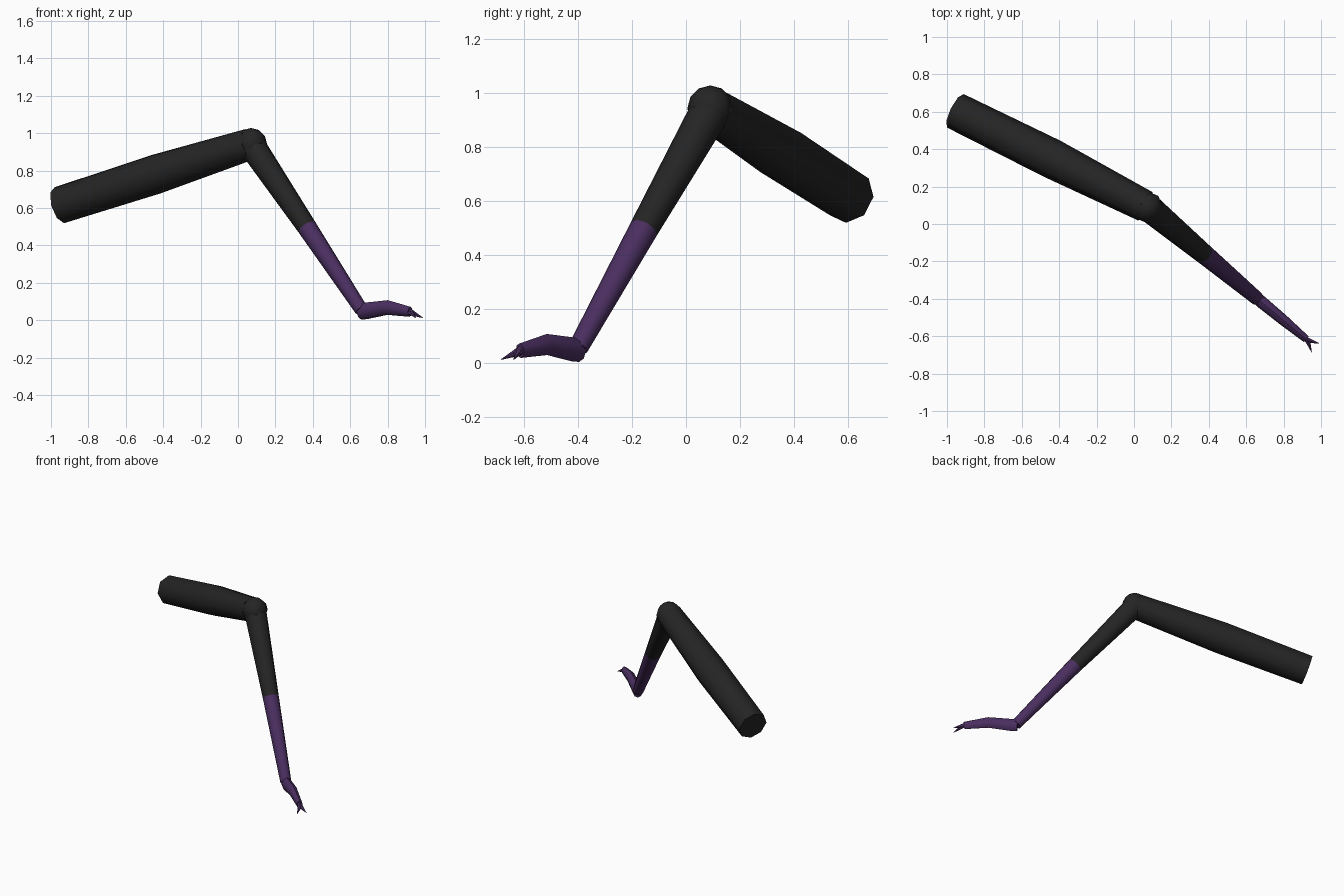
import bpy, bmesh, math
from mathutils import Vector

cube = bpy.data.objects.get("Cube")
if cube:
    bpy.data.objects.remove(cube, do_unlink=True)


def material(name, color):
    m = bpy.data.materials.new(name)
    m.use_nodes = True
    m.diffuse_color = (*color, 1)
    m.node_tree.nodes["Principled BSDF"].inputs["Base Color"].default_value = (*color, 1)
    return m


CHARCOAL = material("charcoal", (0.018, 0.018, 0.018))
PURPLE = material("dark purple", (0.069, 0.028, 0.117))


def finish(obj):
    bpy.ops.object.select_all(action='DESELECT')
    obj.select_set(True)
    bpy.context.view_layer.objects.active = obj
    bpy.ops.object.shade_smooth_by_angle(angle=math.radians(50))


def limb(name, stations, mats, split=99, sides=8, tall=1.0):
    """Tapered tube through (x, y, z, radius); faces from ring `split` on use the second material."""
    pts = [Vector(s[:3]) for s in stations]
    bm = bmesh.new()
    rings = []
    for i, p in enumerate(pts):
        d = (pts[min(i + 1, len(pts) - 1)] - pts[max(i - 1, 0)]).normalized()
        side = d.cross(Vector((0, 0, 1))).normalized()
        up = side.cross(d)
        r = stations[i][3]
        angles = [math.tau * k / sides for k in range(sides)]
        rings.append([bm.verts.new(p + r * (side * math.sin(a) + up * math.cos(a) * tall))
                      for a in angles])
    for i, (a, b) in enumerate(zip(rings, rings[1:])):
        for k in range(sides):
            n = (k + 1) % sides
            f = bm.faces.new((a[k], a[n], b[n], b[k]))
            f.material_index = int(i >= split)
    bm.faces.new(rings[0])
    bm.faces.new(rings[-1]).material_index = int(split < 99)
    bmesh.ops.recalc_face_normals(bm, faces=bm.faces)
    mesh = bpy.data.meshes.new(name)
    bm.to_mesh(mesh)
    bm.free()
    for m in mats:
        mesh.materials.append(m)
    obj = bpy.data.objects.new(name, mesh)
    bpy.context.collection.objects.link(obj)
    finish(obj)


# Upper leg and rounded knee
limb("upper_leg", [(-0.955, 0.605, 0.615, 0.1), (-0.44, 0.35, 0.78, 0.106),
                   (0.06, 0.095, 0.94, 0.085)], [CHARCOAL])
bpy.ops.mesh.primitive_uv_sphere_add(segments=8, ring_count=6, radius=0.085,
                                     location=(0.07, 0.09, 0.943))
knee = bpy.context.object
knee.name = "knee"
knee.data.materials.append(CHARCOAL)
finish(knee)

# Lower leg, changing colour halfway down
limb("lower_leg", [(0.08, 0.085, 0.925, 0.074), (0.37, -0.157, 0.495, 0.054),
                   (0.66, -0.4, 0.055, 0.037)], [CHARCOAL, PURPLE], split=1)

# Foot
limb("foot", [(0.655, -0.393, 0.045, 0.031), (0.685, -0.42, 0.05, 0.033),
              (0.8, -0.515, 0.068, 0.029), (0.92, -0.615, 0.045, 0.02)],
     [PURPLE], tall=1.35)

# Two splayed claws and a short toe between them
for name, tip in (("left_claw", (0.99, -0.638, 0.012)), ("right_claw", (0.95, -0.686, 0.012)),
                  ("middle_toe", (0.944, -0.637, 0.03))):
    limb(name, [(0.905, -0.603, 0.048, 0.018), (0.928, -0.622, 0.041, 0.016), (*tip, 0.001)],
         [PURPLE], sides=6)
